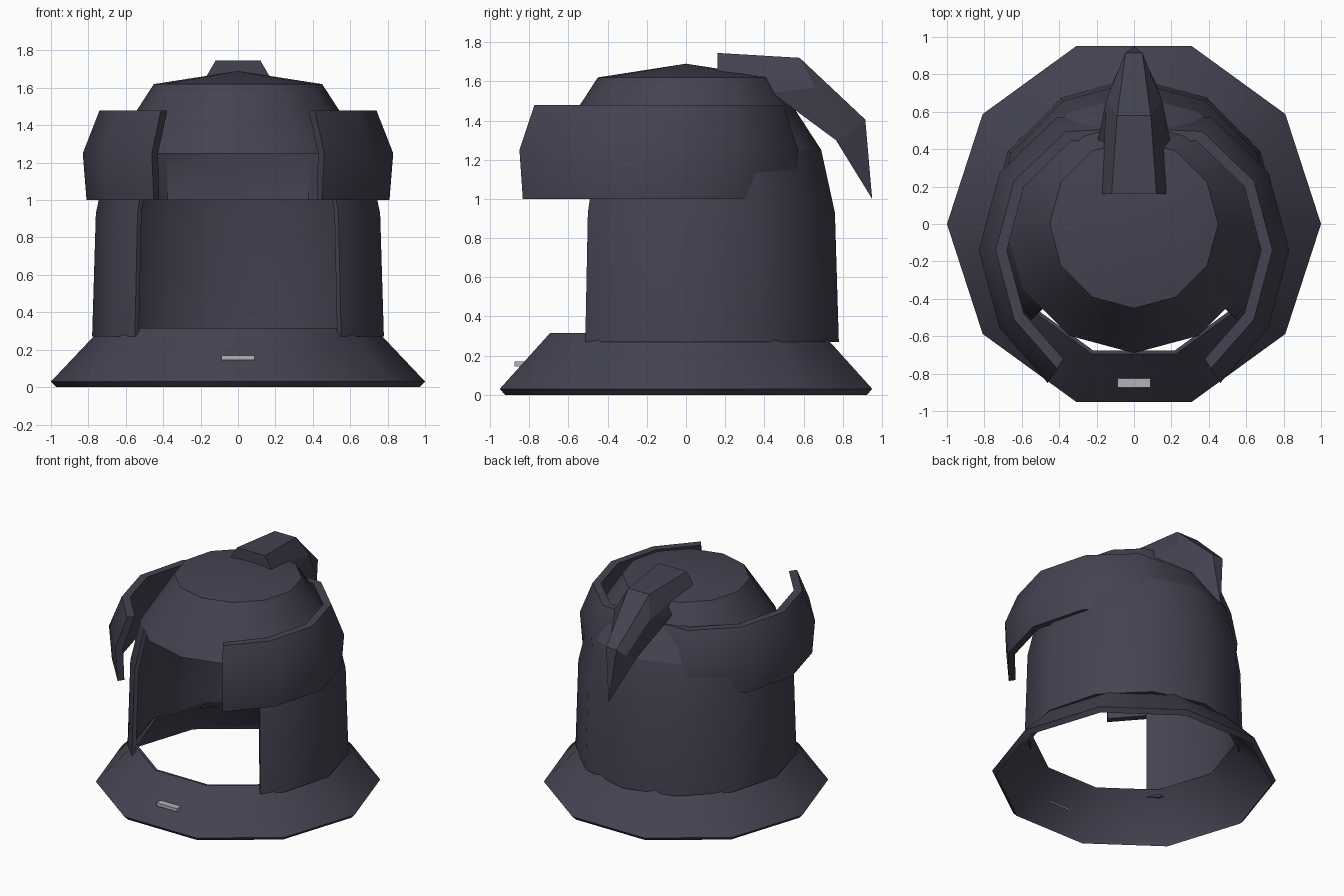
import bpy, bmesh, math

if "Cube" in bpy.data.objects:
    bpy.data.objects.remove(bpy.data.objects["Cube"])


def material(name, rgb):
    m = bpy.data.materials.new(name)
    m.diffuse_color = (*rgb, 1)
    m.use_nodes = True
    m.node_tree.nodes["Principled BSDF"].inputs["Base Color"].default_value = m.diffuse_color
    return m


dark = material("dark slate", (0.058, 0.055, 0.083))
light = material("light grey", (0.45, 0.45, 0.48))


def finish(name, bm, mat, angle=40):
    bmesh.ops.remove_doubles(bm, verts=bm.verts, dist=0.0005)
    bmesh.ops.recalc_face_normals(bm, faces=bm.faces)
    me = bpy.data.meshes.new(name)
    bm.to_mesh(me)
    bm.free()
    me.materials.append(mat)
    ob = bpy.data.objects.new(name, me)
    bpy.context.collection.objects.link(ob)
    bpy.ops.object.select_all(action='DESELECT')
    ob.select_set(True)
    bpy.context.view_layer.objects.active = ob
    bpy.ops.object.shade_smooth_by_angle(angle=math.radians(angle))
    return ob


def bridge(bm, a, b):
    n = len(a)
    for i in range(n):
        j = (i + 1) % n
        bm.faces.new((a[i], a[j], b[j], b[i]))


def sweep(name, section, stations, closed, cy=0.0):
    """Turn a closed (radius, z) section through (angle, radius factor) stations."""
    bm = bmesh.new()
    rings = []
    for deg, f in stations:
        a = math.radians(deg)
        rings.append([bm.verts.new((r * f * math.cos(a), cy + r * f * math.sin(a), z))
                      for r, z in section])
    for a, b in zip(rings, rings[1:]):
        bridge(bm, a, b)
    if closed:
        bridge(bm, rings[-1], rings[0])
    else:
        bm.faces.new(rings[0])
        bm.faces.new(rings[-1])
    return finish(name, bm, dark)


twelve = [(d, 1) for d in range(0, 360, 30)]
ten = [(d, 1) for d in range(0, 360, 36)]

# flared ten-sided collar
sweep("collar", [(0.97, 0), (1, 0.03), (0.73, 0.315), (0.71, 0.315), (0.965, 0.03)], ten, True)

# helmet wall, open at the face
wall_stations = [(-43, 0.9665)] + [(d, 1) for d in range(-30, 211, 30)] + [(223, 0.9665)]
sweep("helmet_wall", [(0.78, 0.27), (0.76, 0.93), (0.69, 1.25),
                      (0.66, 1.25), (0.73, 0.93), (0.75, 0.27)], wall_stations, False)

# dome with shallow cap
sweep("dome", [(0.69, 1.25), (0.45, 1.62), (0, 1.69),
               (0, 1.65), (0.435, 1.59), (0.655, 1.25)], twelve, True)

# raised brow band, set forward and open at the front
band_stations = [(-57, 1.02), (-30, 1), (0, 1), (30, 1), (60, 0.99), (90, 0.88),
                 (120, 0.99), (150, 1), (180, 1), (210, 1), (237, 1.02)]
sweep("brow_band", [(0.81, 1.0), (0.83, 1.25), (0.74, 1.48),
                    (0.68, 1.48), (0.77, 1.25), (0.76, 1.0)], band_stations, False, cy=-0.14)

# swept-back crest: top, side and under edge of each section
sections = [[(0.12, 0.16, 1.745), (0.17, 0.16, 1.66), (0.15, 0.16, 1.6)],
            [(0.09, 0.58, 1.72), (0.15, 0.66, 1.57), (0.195, 0.44, 1.54)],
            [(0.045, 0.915, 1.405), (0.075, 0.84, 1.34), (0.11, 0.765, 1.30)]]
bm = bmesh.new()
rings = []
for s in sections:
    pts = s + [(-x, y, z) for x, y, z in reversed(s)]
    rings.append([bm.verts.new(p) for p in pts])
for a, b in zip(rings, rings[1:]):
    bridge(bm, a, b)
bm.faces.new(rings[0])
tip = bm.verts.new((0, 0.95, 1.0))
for i in range(6):
    bm.faces.new((rings[-1][i], rings[-1][(i + 1) % 6], tip))
finish("crest", bm, dark, 10)

# small light bar on the collar front
bm = bmesh.new()
bmesh.ops.create_cube(bm, size=1)
for v in bm.verts:
    v.co = (v.co.x * 0.175, v.co.y * 0.06 - 0.845, v.co.z * 0.025 + 0.157)
finish("collar_bar", bm, light, 10)
